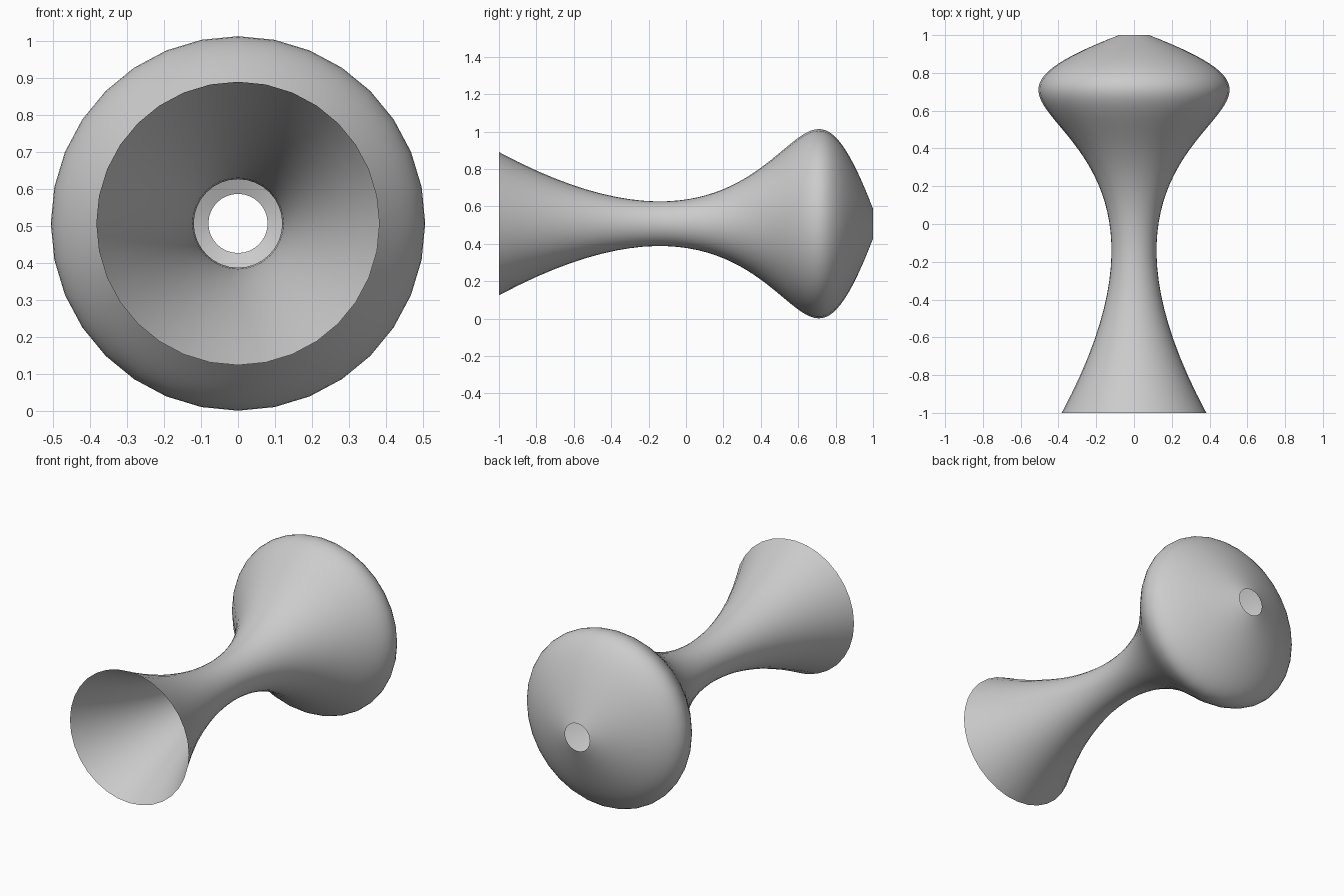
import bpy, bmesh, math
from mathutils import Vector
from mathutils.geometry import interpolate_bezier

if "Cube" in bpy.data.objects:
    bpy.data.objects.remove(bpy.data.objects["Cube"])

SIDES = 32
CENTRE_Z = 0.507

# Profile: one cubic Bezier, (radius, y), flared mouth -> neck -> bulb -> small hole
ctrl = [Vector((r, y, 0)) for r, y in
        ((0.383, -1.0), (-0.517, 0.678), (1.274, 0.537), (0.08, 1.0))]
profile = interpolate_bezier(*ctrl, 49)

# Revolve the profile around the y axis as an open, single-walled shell
bm = bmesh.new()
rings = []
for p in profile:
    ring = []
    for i in range(SIDES):
        a = 2 * math.pi * i / SIDES
        ring.append(bm.verts.new((p.x * math.cos(a), p.y,
                                  CENTRE_Z + p.x * math.sin(a))))
    rings.append(ring)
for lower, upper in zip(rings, rings[1:]):
    for i in range(SIDES):
        j = (i + 1) % SIDES
        face = bm.faces.new((lower[i], upper[i], upper[j], lower[j]))
        face.smooth = True

mesh = bpy.data.meshes.new("flared_shell")
bm.to_mesh(mesh)
bm.free()
shell = bpy.data.objects.new("flared_shell", mesh)
bpy.context.collection.objects.link(shell)
